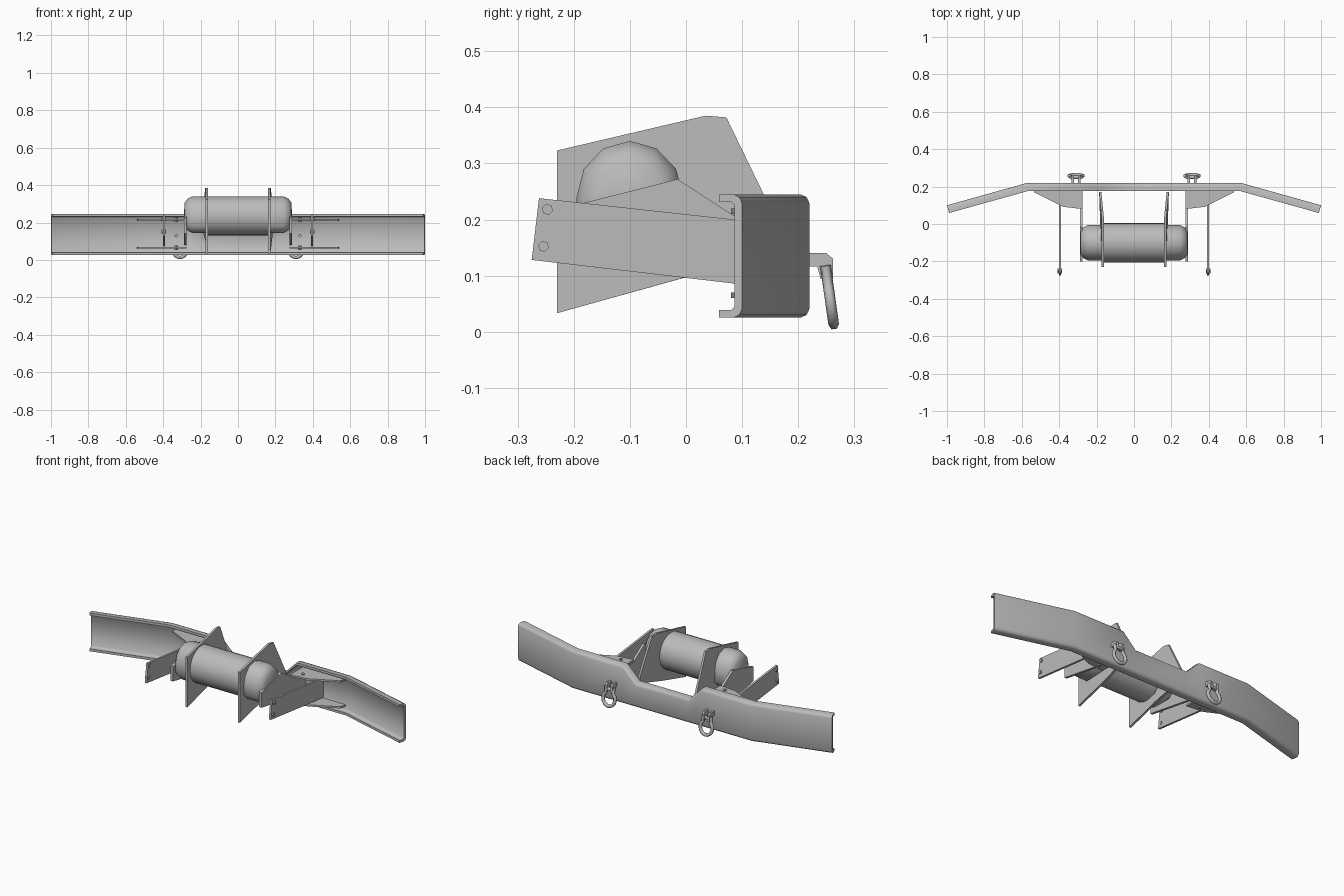
import bpy, bmesh
from math import sin, cos, pi, radians
from mathutils import Vector

cube = bpy.data.objects.get("Cube")
if cube:
    bpy.data.objects.remove(cube)

steel = bpy.data.materials.new("grey steel")
steel.use_nodes = True
GREY = (0.5, 0.5, 0.5, 1)
steel.diffuse_color = GREY
steel.node_tree.nodes["Principled BSDF"].inputs["Base Color"].default_value = GREY


def loft(name, rings, smooth=None):
    """Join matching closed rings into a capped solid."""
    bm = bmesh.new()
    loops = [[bm.verts.new(p) for p in ring] for ring in rings]
    n = len(loops[0])
    for a, b in zip(loops, loops[1:]):
        for i in range(n):
            j = (i + 1) % n
            bm.faces.new((a[i], a[j], b[j], b[i]))
    bm.faces.new(loops[0])
    bm.faces.new(loops[-1][::-1])
    bmesh.ops.recalc_face_normals(bm, faces=bm.faces)
    mesh = bpy.data.meshes.new(name)
    bm.to_mesh(mesh)
    bm.free()
    mesh.materials.append(steel)
    ob = bpy.data.objects.new(name, mesh)
    bpy.context.collection.objects.link(ob)
    if smooth:
        bpy.ops.object.select_all(action='DESELECT')
        ob.select_set(True)
        bpy.context.view_layer.objects.active = ob
        bpy.ops.object.shade_smooth_by_angle(angle=radians(smooth))
    return ob


def upright_plate(name, x, thick, outline):
    """Plate in the y-z plane."""
    return loft(name, [[(x + d, y, z) for y, z in outline]
                       for d in (-thick / 2, thick / 2)])


def flat_plate(name, z, thick, outline):
    return loft(name, [[(x, y, z + d) for x, y in outline]
                       for d in (-thick / 2, thick / 2)])


def rod(name, start, axis, length, radius, sides, smooth=None):
    axis = Vector(axis).normalized()
    u = axis.orthogonal().normalized()
    v = axis.cross(u)
    angles = [2 * pi * i / sides for i in range(sides)]
    rings = [[Vector(start) + axis * h + radius * (u * cos(a) + v * sin(a))
              for a in angles] for h in (0, length)]
    return loft(name, rings, smooth)


# Bumper: rolled channel swept round the bends, with a notch at the top centre
BOTTOM, TOP, NOTCH, WALL, DEPTH = 0.025, 0.245, 0.165, 0.014, 0.043


def channel(zt):
    zb = BOTTOM
    half = [(0, 0.016), (0.005, 0.005), (0.016, 0), (DEPTH, 0),
            (DEPTH, WALL), (0.02, WALL), (WALL, 0.02)]
    return ([(d, zb + h) for d, h in half]
            + [(d, zt - h) for d, h in reversed(half)])


right_half = [(0.17, 0.22, NOTCH, 0), (0.25, 0.22, TOP, 0),
              (0.57, 0.22, TOP, 0.135), (1.0, 0.1, TOP, 0.27)]
stations = [(-x, y, t, -n) for x, y, t, n in reversed(right_half)] + right_half
loft("bumper_channel",
     [[(x - n * d, y - d * (0.96 if abs(x) == 1 else 1), z)
       for d, z in channel(top)] for x, y, top, n in stations], smooth=50)

# Winch drum
CY, CZ = -0.10, 0.24
rod("winch_drum", (-0.165, CY, CZ - 0.005), (1, 0, 0), 0.33, 0.105, 24, 40)

# Arched housing outline: half round over a box with clipped corners
arch = [(0.095 * cos(a), 0.1 * sin(a)) for a in [pi * i / 6 for i in range(7)]]
arch += [(-0.095, -0.06), (-0.06, -0.095), (0.06, -0.095), (0.095, -0.06)]

for s, side in ((1, "left"), (-1, "right")):
    # Winch end housings, stepped in towards the rounded ends
    loft("winch_housing_" + side,
         [[(s * x, CY + y * k, CZ + z * k) for y, z in arch]
          for x, k in ((0.165, 1), (0.245, 1), (0.27, 0.87), (0.285, 0.66))], 60)

    # Winch cradle plates, splayed where they meet the bumper
    cradle = [(-0.23, 0.033), (-0.23, 0.323), (0.035, 0.385), (0.072, 0.382),
              (0.17, 0.18), (0.17, 0.145), (0, 0.097)]
    plate = upright_plate("cradle_plate_" + side, s * 0.167, 0.012, cradle)
    for v in plate.data.vertices:
        v.co.x += s * max(0, v.co.y - 0.035) * 0.1

    # Inner and outer chassis arms
    upright_plate("inner_arm_" + side, s * 0.282, 0.014,
                  [(-0.2, 0.14), (-0.2, 0.225), (-0.015, 0.272), (0.085, 0.207),
                   (0.206, 0.2), (0.206, 0.08), (0.085, 0.09)])
    upright_plate("outer_arm_" + side, s * 0.395, 0.012,
                  [(-0.262, 0.238), (-0.275, 0.128), (0.085, 0.086),
                   (0.206, 0.075), (0.206, 0.188), (0.085, 0.2)])
    for y, z in ((-0.247, 0.218), (-0.254, 0.152)):
        rod("arm_bolt_" + side, (s * 0.385, y, z), (s, 0, 0), 0.024, 0.01, 6)

    # Horizontal gussets tying the arms to the channel
    for z in (0.215, 0.065):
        flat_plate("gusset_" + side, z, 0.01,
                   [(s * x, y) for x, y in ((0.275, 0.206), (0.54, 0.206),
                                            (0.535, 0.17), (0.38, 0.092),
                                            (0.275, 0.08))])
        rod("gusset_bolt_" + side, (s * 0.33, 0.12, z - 0.012), (0, 0, 1),
            0.024, 0.009, 6)
    rod("shackle_bolt_" + side, (s * 0.33, 0.19, 0.13), (0, 1, 0), 0.02, 0.01, 6)

    # Shackle lugs and pin on the bumper face
    cx = s * 0.31
    for d in (-0.018, 0.018):
        upright_plate("shackle_lug_" + side, cx + d, 0.013,
                      [(0.215, 0.116), (0.215, 0.14), (0.25, 0.14), (0.262, 0.13),
                       (0.262, 0.094), (0.24, 0.094), (0.234, 0.116)])
    rod("shackle_pin_" + side, (cx - 0.028, 0.25, 0.106), (1, 0, 0),
        0.056, 0.009, 10, 40)

    # Open shackle ring, hanging with a slight outward lean
    curve = bpy.data.curves.new("shackle_ring", 'CURVE')
    curve.dimensions = '3D'
    curve.bevel_depth = 0.0095
    curve.bevel_resolution = 1
    curve.use_fill_caps = True
    path = [(-0.026, 0.118)]
    path += [(0.038 * sin(a), 0.053 + 0.04 * cos(a))
             for a in [radians(-38 - 284 * i / 14) for i in range(15)]]
    path += [(0.026, 0.118)]
    spline = curve.splines.new('POLY')
    spline.points.add(len(path) - 1)
    for p, (x, z) in zip(spline.points, path):
        p.co = (cx + x, 0.265 - 0.14 * z, z, 1)
    spline.use_smooth = True
    curve.materials.append(steel)
    ring = bpy.data.objects.new("shackle_ring_" + side, curve)
    bpy.context.collection.objects.link(ring)
